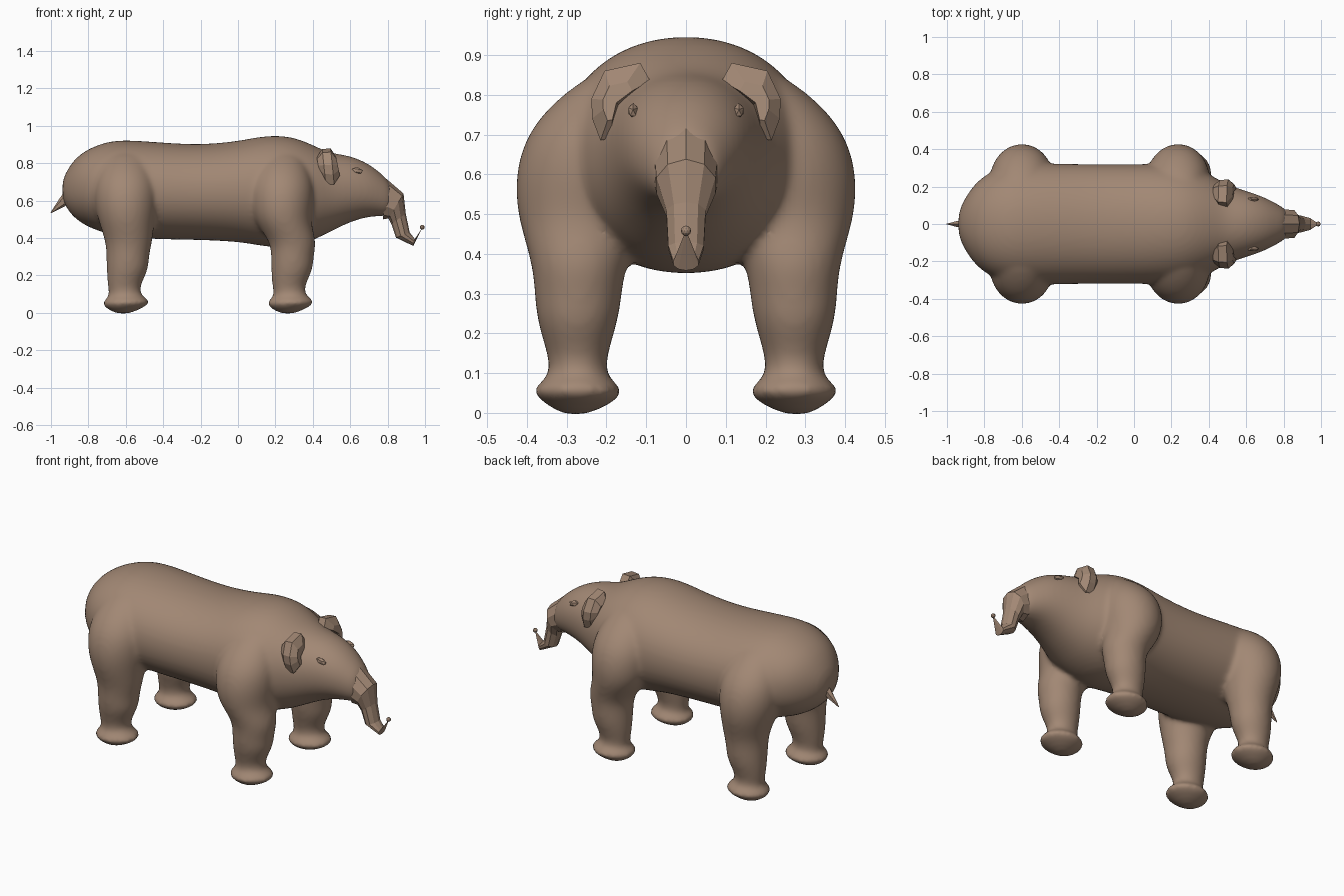
import bpy, bmesh, math
from mathutils import Vector

if "Cube" in bpy.data.objects:
    bpy.data.objects.remove(bpy.data.objects["Cube"], do_unlink=True)

hide = bpy.data.materials.new("warm_brown_hide")
hide.use_nodes = True
COLOR = (0.36, 0.245, 0.175, 1)
hide.diffuse_color = COLOR
hide.node_tree.nodes["Principled BSDF"].inputs["Base Color"].default_value = COLOR


def loft(bm, rings):
    """Skin closed rings of equal length and cap both ends."""
    rows = [[bm.verts.new(p) for p in ring] for ring in rings]
    n = len(rows[0])
    for a, b in zip(rows, rows[1:]):
        for i in range(n):
            bm.faces.new((a[i], a[(i + 1) % n], b[(i + 1) % n], b[i]))
    bm.faces.new(rows[0][::-1])
    bm.faces.new(rows[-1])


def oval(center, u, v, n, power=1.0):
    """Ring of n points spanned by half axes u and v; power < 1 squares it."""
    ring = []
    for i in range(n):
        a = 2 * math.pi * (i + 0.5) / n
        c, s = math.cos(a), math.sin(a)
        ring.append(Vector(center) + Vector(u) * math.copysign(abs(c) ** power, c)
                    + Vector(v) * math.copysign(abs(s) ** power, s))
    return ring


def finish(name, bm):
    bmesh.ops.recalc_face_normals(bm, faces=bm.faces)
    mesh = bpy.data.meshes.new(name)
    bm.to_mesh(mesh)
    bm.free()
    mesh.materials.append(hide)
    obj = bpy.data.objects.new(name, mesh)
    bpy.context.collection.objects.link(obj)
    return obj


# Torso and head: x, top, bottom, half width
TORSO = [
    (-.94, .70, .62, .05), (-.92, .755, .56, .11), (-.87, .83, .50, .195),
    (-.80, .88, .455, .265), (-.70, .918, .42, .31), (-.6, .928, .40, .33),
    (-.4, .912, .39, .325), (-.2, .90, .388, .322), (0, .92, .378, .322),
    (.1, .942, .36, .325), (.2, .952, .345, .325), (.3, .942, .35, .31),
    (.4, .90, .385, .27), (.46, .87, .415, .235), (.52, .852, .445, .205),
    (.6, .842, .485, .178), (.7, .80, .515, .145), (.78, .735, .515, .1),
    (.83, .68, .525, .07),
]
# Leg and haunch: z, back, front, inner, outer
LEG = [
    (-.006, -.65, -.58, .25, .31), (.025, -.71, -.51, .18, .36),
    (.055, -.735, -.46, .15, .395), (.078, -.70, -.49, .18, .365),
    (.10, -.69, -.52, .20, .343), (.15, -.70, -.52, .195, .35),
    (.23, -.705, -.475, .168, .378), (.30, -.705, -.475, .158, .383),
    (.38, -.71, -.455, .148, .39), (.48, -.745, -.445, .1, .425),
    (.58, -.775, -.425, .05, .437), (.68, -.775, -.425, .05, .415),
    (.76, -.75, -.45, .05, .36), (.83, -.72, -.48, .05, .275),
    (.87, -.68, -.52, .08, .2),
]

bm = bmesh.new()
loft(bm, [oval((x, 0, (t + b) / 2), (0, w, 0), (0, 0, (t - b) / 2), 24, .95)
          for x, t, b, w in TORSO])
for side in (-1, 1):
    for is_front in (False, True):
        rings = []
        for z, x0, x1, y0, y1 in LEG:
            shift = (.88 if z < .4 else .835) if is_front else 0
            rings.append(oval(((x0 + x1) / 2 + shift, side * (y0 + y1) / 2, z),
                              ((x1 - x0) / 2, 0, 0), (0, (y1 - y0) / 2, 0), 16))
        loft(bm, rings)
body = finish("body_and_legs", bm)

# Fuse the torso and legs into one soft skin
round_off = body.modifiers.new("round_off", "SUBSURF")
round_off.levels = round_off.render_levels = 2
fuse = body.modifiers.new("fuse", "REMESH")
fuse.mode = "VOXEL"
fuse.voxel_size = .013
fuse.use_smooth_shade = True
soften = body.modifiers.new("soften", "SMOOTH")
soften.factor = .5
soften.iterations = 10

# Faceted snout: top x, top z, bottom x, bottom z, half width
SNOUT = [
    (.795, .715, .775, .50, .083), (.885, .638, .805, .505, .078),
    (.897, .53, .82, .475, .052), (.918, .43, .845, .402, .047),
    (.945, .395, .937, .358, .033), (.984, .452, .981, .446, .004),
]
bm = bmesh.new()
loft(bm, [oval(((tx + bx) / 2, 0, (tz + bz) / 2), (0, w, 0),
               ((tx - bx) / 2, 0, (tz - bz) / 2), 10)
          for tx, tz, bx, bz, w in SNOUT])
finish("snout", bm)

# Small bead on the snout tip
bm = bmesh.new()
bmesh.ops.create_icosphere(bm, subdivisions=2, radius=.013)
bmesh.ops.translate(bm, verts=bm.verts, vec=(.985, 0, .458))
finish("snout_tip", bm)

# Tail spike
bm = bmesh.new()
loft(bm, [oval((-.90, 0, .63), (0, .024, 0), (.02, 0, -.03), 6),
          oval((-.94, 0, .59), (0, .018, 0), (.015, 0, -.02), 6),
          oval((-1, 0, .535), (0, .002, 0), (.002, 0, -.002), 6)])
finish("tail", bm)

# Angular ears: outline in y, z, with x slices given as x and scale
EAR = [(.115, .88), (.205, .86), (.238, .79), (.236, .74),
       (.215, .685), (.19, .69), (.17, .775), (.09, .835)]
SLICES = [(.43, .5), (.46, .95), (.505, 1), (.535, .5)]
for name, side in (("right_ear", -1), ("left_ear", 1)):
    bm = bmesh.new()
    loft(bm, [[(x + (.78 - z) * .1, side * (.18 + (y - .18) * s), .785 + (z - .785) * s)
               for y, z in EAR] for x, s in SLICES])
    finish(name, bm)

# Small almond eyes
for name, side in (("right_eye", -1), ("left_eye", 1)):
    bm = bmesh.new()
    bmesh.ops.create_icosphere(bm, subdivisions=1, radius=1)
    for v in bm.verts:
        v.co = (.637 + v.co.x * .034, side * .133 + v.co.y * .014,
                .76 + v.co.z * .019 - v.co.x * .006)
    finish(name, bm)
